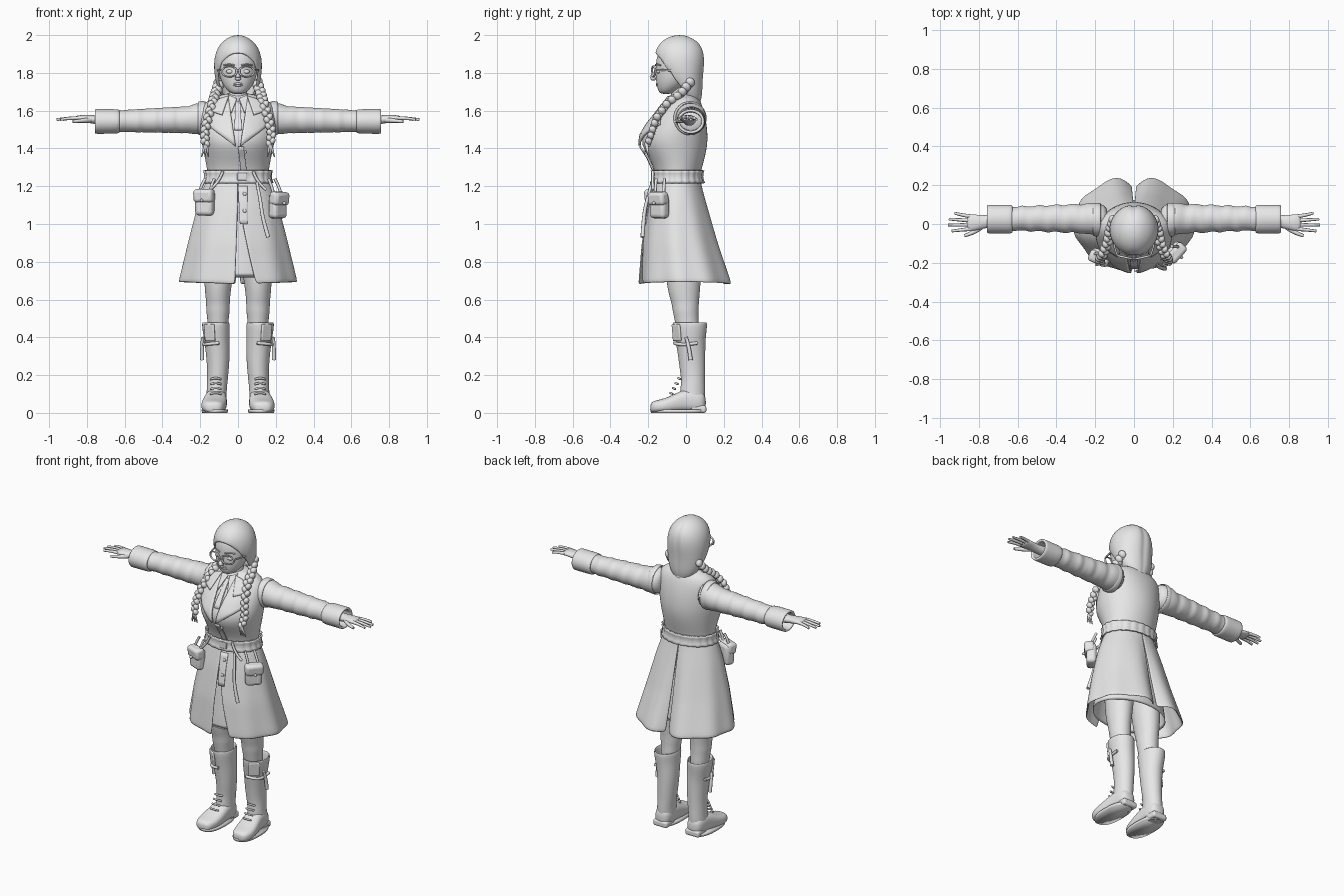
import bpy, bmesh, math
from math import sin, cos, pi, exp
from mathutils import Vector

if "Cube" in bpy.data.objects:
    bpy.data.objects.remove(bpy.data.objects["Cube"])

grey = bpy.data.materials.new("light_grey")
grey.use_nodes = True
grey.diffuse_color = (0.8, 0.8, 0.8, 1)
grey.node_tree.nodes["Principled BSDF"].inputs["Base Color"].default_value = (0.8, 0.8, 0.8, 1)


def modify(ob, mirror=False, thick=0, sub=0):
    if thick:
        ob.modifiers.new("thickness", "SOLIDIFY").thickness = thick
    if mirror:
        ob.modifiers.new("mirror", "MIRROR").use_mirror_merge = False
    if sub:
        m = ob.modifiers.new("smooth", "SUBSURF")
        m.levels = m.render_levels = sub
    return ob


def new_mesh(name, verts, faces, **kw):
    me = bpy.data.meshes.new(name)
    me.from_pydata(verts, [], faces)
    bm = bmesh.new()
    bm.from_mesh(me)
    bmesh.ops.recalc_face_normals(bm, faces=bm.faces)
    bm.to_mesh(me)
    bm.free()
    me.materials.append(grey)
    me.polygons.foreach_set("use_smooth", [True] * len(me.polygons))
    ob = bpy.data.objects.new(name, me)
    bpy.context.collection.objects.link(ob)
    return modify(ob, **kw)


def grid_faces(rows, cols, wrap):
    return [(i * cols + j, i * cols + (j + 1) % cols, (i + 1) * cols + (j + 1) % cols, (i + 1) * cols + j)
            for i in range(rows - 1) for j in range(cols if wrap else cols - 1)]


def loft(name, rings, axis=2, n=20, power=2.0, caps=True, shape=None, **kw):
    """Skin through rings of (position, centre a, centre b, radius a, radius b)."""
    verts = []
    for t, ca, cb, ra, rb in rings:
        for j in range(n):
            a = 2 * pi * j / n
            k = shape(t, a) if shape else 1
            c, s = cos(a), sin(a)
            p = [ca + k * ra * math.copysign(abs(c) ** (2 / power), c),
                 cb + k * rb * math.copysign(abs(s) ** (2 / power), s)]
            p.insert(axis, t)
            verts.append(p)
    faces = grid_faces(len(rings), n, True)
    if caps:
        faces += [tuple(range(n)), tuple(range(len(verts) - n, len(verts)))]
    return new_mesh(name, verts, faces, **kw)


def tube(name, pts, r, tip=1.0, mirror=False):
    cu = bpy.data.curves.new(name, "CURVE")
    cu.dimensions = "3D"
    cu.bevel_depth, cu.bevel_resolution, cu.resolution_u, cu.use_fill_caps = r, 2, 4, True
    sp = cu.splines.new("NURBS")
    sp.points.add(len(pts) - 1)
    for i, p in enumerate(pts):
        sp.points[i].co = (*p, 1)
        sp.points[i].radius = 1 + (tip - 1) * i / (len(pts) - 1)
    sp.use_endpoint_u, sp.order_u = True, 3
    cu.materials.append(grey)
    ob = bpy.data.objects.new(name, cu)
    bpy.context.collection.objects.link(ob)
    bpy.ops.object.select_all(action="DESELECT")
    ob.select_set(True)
    bpy.context.view_layer.objects.active = ob
    bpy.ops.object.convert(target="MESH")
    return modify(bpy.context.object, mirror=mirror)


def ready(name, scale, rot):
    ob = bpy.context.object
    ob.name, ob.scale, ob.rotation_euler = name, scale, rot
    ob.data.materials.append(grey)
    bpy.ops.object.shade_smooth_by_angle(angle=0.7)
    return ob


def ball(name, loc, scale, rot=(0, 0, 0)):
    bpy.ops.mesh.primitive_uv_sphere_add(segments=16, ring_count=10, radius=1, location=loc)
    return ready(name, scale, rot)


def box(name, loc, size, rot=(0, 0, 0), bevel=0.01):
    bpy.ops.mesh.primitive_cube_add(size=1, location=loc)
    ob = ready(name, size, rot)
    bpy.ops.object.transform_apply(location=False, rotation=False, scale=True)
    m = ob.modifiers.new("bevel", "BEVEL")
    m.width, m.segments = bevel, 3
    return ob


# Coat outline: height, half width, front y, back y
COAT = [(1.695, .06, -.07, .04), (1.665, .155, -.085, .07), (1.62, .195, -.125, .09), (1.55, .2, -.185, .107),
        (1.48, .2, -.23, .115), (1.42, .192, -.24, .115), (1.35, .175, -.195, .1), (1.28, .163, -.165, .08),
        (1.25, .16, -.163, .075), (1.2, .18, -.175, .085), (1.1, .213, -.2, .115), (.9, .262, -.233, .175),
        (.68, .312, -.25, .25)]


def coat_ring(z):
    for hi, lo in zip(COAT, COAT[1:]):
        if z >= lo[0] or lo is COAT[-1]:
            f = (hi[0] - z) / (hi[0] - lo[0])
            w, f0, b0 = [hi[k] + (lo[k] - hi[k]) * f for k in (1, 2, 3)]
            return w, (f0 + b0) / 2, (b0 - f0) / 2


def coat_front(x, z):
    w, cy, ry = coat_ring(min(z, 1.69))
    return cy - ry * max(0.02, 1 - (x / w) ** 2) ** 0.5


def patch(name, corners, lift=.008, thick=.008, mirror=False, n=8):
    """Four-cornered cloth piece laid on the front of the coat."""
    a, b, c, d = [Vector(p) for p in corners]
    verts = []
    for i in range(n + 1):
        for j in range(n + 1):
            x, z = a.lerp(b, j / n).lerp(d.lerp(c, j / n), i / n)
            verts.append((x, coat_front(x, z) - lift, z))
    return new_mesh(name, verts, grid_faces(n + 1, n + 1, False), thick=thick, mirror=mirror)


# Bodice, lapels and shirt
loft("bodice", [(z, 0, (f + b) / 2, w, (b - f) / 2) for z, w, f, b in COAT if z >= 1.2], n=32, sub=1)
patch("lapel", [(.05, 1.665), (.115, 1.63), (.17, 1.53), (.012, 1.41)], .016, .012, True)
patch("coat_collar", [(.05, 1.68), (.1, 1.665), (.15, 1.6), (.085, 1.58)], .026, .01, True)
patch("shirt_collar", [(.006, 1.665), (.05, 1.685), (.06, 1.62), (.035, 1.59)], .012, .008, True)
patch("necktie", [(-.012, 1.65), (.012, 1.65), (.02, 1.5), (-.02, 1.5)], .008)
patch("front_edge", [(.0, 1.41), (.03, 1.41), (.045, 1.28), (.015, 1.28)], .006)
loft("collar_stand", [(1.64, 0, 0, .1, .085), (1.69, 0, .0, .07, .065)], caps=False, thick=.012, sub=1)
for z in (1.38, 1.16, 1.07):
    ball("coat_button", (.035, coat_front(.035, z) - .008, z), (.01, .006, .01))


# Gathered belt band, buckle and ties
def gather(z, a):
    return 1 + .02 * sin(a * 22)


loft("belt", [(z, 0, -.045, r, r - .042) for z, r in
              ((1.215, .178), (1.23, .172), (1.25, .168), (1.27, .17), (1.285, .174))],
     n=88, shape=gather, caps=False, thick=.008)
box("belt_buckle", (.02, -.178, 1.25), (.05, .015, .04), bevel=.004)
for sx in (-1, 1):
    tube("belt_strap", [(sx * .08, -.175, 1.28), (sx * .1, -.178, 1.22), (sx * .15, -.175, 1.18)], .008)
tube("hanging_tie", [(.1, -.18, 1.22), (.12, -.21, 1.12), (.13, -.225, 1.03), (.16, -.23, .93)], .008, 1.4)


# Flared skirt panels, split at the front and the back
def skirt_panel(name, side, hem_gap):
    rows, cols, verts = 14, 41, []
    for i in range(rows):
        z = 1.24 - .56 * i / (rows - 1)
        t = i / (rows - 1)
        w, cy, ry = coat_ring(z)
        start = hem_gap * max(0, (t - .15) / .85)
        for j in range(cols):
            a = start + (pi - .03 * t - start) * j / (cols - 1)
            k = 1 + .022 * t * cos(a * 9) - .2 * t * exp(-((pi - a) / .16) ** 2)
            verts.append((side * w * k * sin(a), cy - ry * k * cos(a), z + .012 * t * sin(a)))
    new_mesh(name, verts, grid_faces(rows, cols, False), thick=.01, sub=1)


skirt_panel("skirt_left", 1, .32)
skirt_panel("skirt_right", -1, .05)
loft("skirt_lining", [(1.2, 0, -.045, .15, .11), (1.1, 0, -.045, .175, .13), (.9, 0, -.045, .215, .155),
                      (.71, 0, -.045, .25, .175)], caps=False, thick=.006, sub=1)
patch("placket", [(.0, 1.2), (.05, 1.2), (.05, 1.0), (.01, 1.0)], .004)

# Pouches hanging at the hips
for name, x, y, z, turn in (("right_pouch", -.175, -.165, 1.11, -.4), ("left_pouch", .21, -.14, 1.095, .85)):
    box(name, (x, y, z), (.1, .06, .13), (0, 0, turn), .02)
    out = Vector((sin(turn), -cos(turn), 0))
    flap = Vector((x, y, z + .04)) + out * .012
    box(name + "_flap", flap, (.11, .062, .07), (.1, 0, turn), .018)
    ball(name + "_stud", flap + out * .035 - Vector((0, 0, .025)), (.009, .009, .009))
    for k in (-.03, .03):
        px, py = x + k * cos(turn), y + k * sin(turn)
        tube(name + "_hanger", [(px, py, z + .06), (px * .95, py, z + .1), (px * .85, py * .97, 1.24)], .008)

# Wrinkled sleeves and turned cuffs
sleeve = [(.13, .02, 1.56, .07, .07), (.18, .025, 1.56, .083, .083), (.22, .028, 1.558, .083, .084)]
for i in range(18):
    x = .25 + .4 * i / 17
    r = .077 - .016 * i / 17 + .0025 * (-1) ** i
    sleeve.append((x, .028 - .005 * sin(i * 1.7), 1.552 - .008 * i / 17, r, r - .004))
loft("sleeve", sleeve, axis=0, mirror=True, sub=1)
loft("armhole_seam", [(.17, .02, 1.56, .09, .092), (.205, .022, 1.56, .089, .092), (.215, .022, 1.56, .08, .085)],
     axis=0, caps=False, mirror=True, thick=.008, sub=1)
loft("cuff", [(.625, .025, 1.543, .072, .061), (.64, .025, 1.543, .076, .066), (.7, .025, 1.543, .074, .066),
              (.75, .025, 1.543, .075, .067), (.76, .025, 1.543, .073, .065)],
     axis=0, caps=False, mirror=True, thick=.016, sub=1)

# Hands
loft("hand", [(.64, .02, 1.548, .04, .036), (.74, .015, 1.55, .033, .025), (.78, .01, 1.555, .034, .022),
              (.83, .007, 1.56, .045, .018), (.865, .007, 1.56, .043, .013)], axis=0, n=16, mirror=True, sub=1)
for i, reach in enumerate((.925, .955, .96, .94)):
    y = .04 - .022 * i
    tube("finger", [(.845, y, 1.56), (.89, y * 1.15, 1.562), (reach, y * 1.4, 1.553)], .0105, .65, True)
tube("thumb", [(.785, -.012, 1.55), (.82, -.045, 1.547), (.875, -.06, 1.543)], .014, .6, True)

# Legs and boots
loft("leg", [(1.0, .09, -.02, .085, .1), (.8, .1, -.015, .085, .1), (.65, .107, -.012, .07, .088),
             (.58, .106, -.004, .062, .072), (.54, .106, -.002, .064, .07), (.5, .106, .002, .056, .064),
             (.4, .105, .015, .055, .06)], mirror=True, sub=2)


def boot_top(z, a):
    return 1 + .02 * sin(z * 90 + 2 * a)


loft("boot_shaft", [(.02, .115, .035, .055, .065), (.12, .113, .035, .054, .067), (.16, .11, .038, .054, .064),
                    (.22, .106, .035, .056, .068), (.3, .106, .03, .062, .074), (.37, .11, .025, .066, .08),
                    (.42, .115, .022, .071, .086), (.48, .118, .02, .077, .094)],
     caps=False, shape=boot_top, mirror=True, thick=.012, sub=2)
loft("boot_foot", [(.107, .115, .055, .04, .05), (.06, .115, .062, .056, .062), (0, .117, .068, .058, .062),
                   (-.06, .123, .05, .066, .05), (-.12, .13, .037, .068, .037), (-.165, .131, .033, .056, .033),
                   (-.19, .131, .028, .034, .024)], axis=1, power=2.6, mirror=True, sub=2)
loft("boot_sole", [(0, .123, -.045, .068, .14), (.018, .123, -.045, .07, .145)], power=2.5, mirror=True)
for sx in (-1, 1):
    box("boot_heel", (sx * .115, .065, .02), (.1, .085, .04), bevel=.012)
    for i in range(4):
        y, z = -.075 + .014 * i, .1 + .026 * i
        tube("boot_lace", [(sx * .09, y + .005, z), (sx * .118, y - .022, z + .012), (sx * .145, y + .005, z)], .006)
    # Folded flap and dangling strap on the outside of each boot
    box("boot_flap", (sx * .15, -.05, .425), (.065, .014, .09), (.1, 0, sx * .65), .006)
    tube("boot_band", [(sx * .1, -.06, .37), (sx * .16, -.055, .365), (sx * .185, 0, .36), (sx * .18, .06, .37)], .009)
    tube("boot_strap", [(sx * .186, .0, .4), (sx * .192, .015, .36), (sx * .19, .025, .28)], .009, 1.3)

# Head and face
loft("neck", [(1.58, 0, -.02, .06, .06), (1.66, 0, -.025, .05, .05), (1.76, 0, -.035, .05, .055)], sub=1)
loft("head", [(1.688, 0, -.105, .025, .025), (1.7, 0, -.098, .05, .048), (1.73, 0, -.08, .077, .075),
              (1.77, 0, -.062, .096, .099), (1.82, 0, -.052, .106, .108), (1.88, 0, -.045, .108, .116),
              (1.94, 0, -.035, .085, .095), (1.97, 0, -.03, .04, .045)], sub=2)
tube("nose", [(0, -.155, 1.81), (0, -.172, 1.79), (0, -.182, 1.772)], .009, 1.5)
ball("nose_tip", (0, -.174, 1.77), (.017, .015, .011))
for i, z in enumerate((1.734, 1.743)):
    ball("lip", (0, -.152, z), (.026 - .002 * i, .008, .006))
for sx in (-1, 1):
    ball("eye", (sx * .043, -.146, 1.807), (.02, .01, .011))
    tube("eyebrow", [(sx * .018, -.162, 1.84), (sx * .045, -.16, 1.85), (sx * .075, -.135, 1.84)], .004)
    bpy.ops.mesh.primitive_torus_add(major_radius=.04, minor_radius=.0055, location=(sx * .046, -.172, 1.807))
    ready("glasses_rim", (1, .7, 1), (pi / 2, 0, sx * .22))
    tube("glasses_arm", [(sx * .085, -.165, 1.815), (sx * .11, -.1, 1.815), (sx * .115, -.02, 1.81)], .005)
tube("glasses_bridge", [(-.012, -.178, 1.81), (0, -.183, 1.816), (.012, -.178, 1.81)], .005)


# Hair, parted behind and cut along the hairline
def parting(z, a):
    return 1 - .07 * exp(-((a - pi / 2) / .13) ** 2) - .02 * exp(-((a - 1.5 * pi) / .1) ** 2)


hair = loft("hair", [(1.62, 0, .045, .03, .02), (1.66, 0, .035, .08, .05), (1.72, 0, .005, .11, .085),
                     (1.78, 0, -.018, .124, .11), (1.85, 0, -.03, .129, .132), (1.91, 0, -.033, .119, .131),
                     (1.955, 0, -.034, .094, .111), (1.985, 0, -.034, .058, .07), (2.0, 0, -.034, .02, .025)],
            n=48, shape=parting, thick=.012, sub=1)
bm = bmesh.new()
bm.from_mesh(hair.data)
bmesh.ops.bisect_plane(bm, geom=bm.verts[:] + bm.edges[:] + bm.faces[:], plane_co=(0, -.16, 1.9),
                       plane_no=(0, 1, .75), clear_inner=True)
bm.to_mesh(hair.data)
bm.free()

# Braids falling over the shoulders
PATH = [Vector(p) for p in ((.1, .03, 1.75), (.12, -.02, 1.69), (.135, -.09, 1.64), (.16, -.15, 1.56),
                            (.178, -.175, 1.48), (.17, -.2, 1.41))]
for sx in (-1, 1):
    for i in range(24):
        f = i / 24 * (len(PATH) - 1)
        p = PATH[int(f)].lerp(PATH[int(f) + 1], f % 1)
        off = .009 * (-1) ** i
        size = .024 - .007 * i / 24
        ball("braid_lock", (sx * (p.x + off), p.y - .008, p.z), (size * .85, size, size * 1.1), (.5, off * 60, 0))
    for k in (-1, 0, 1):
        tube("braid_tip", [(sx * .17, -.208, 1.42), (sx * (.172 + .012 * k), -.205, 1.39),
                           (sx * (.175 + .018 * k), -.195, 1.355)], .01, .3)
